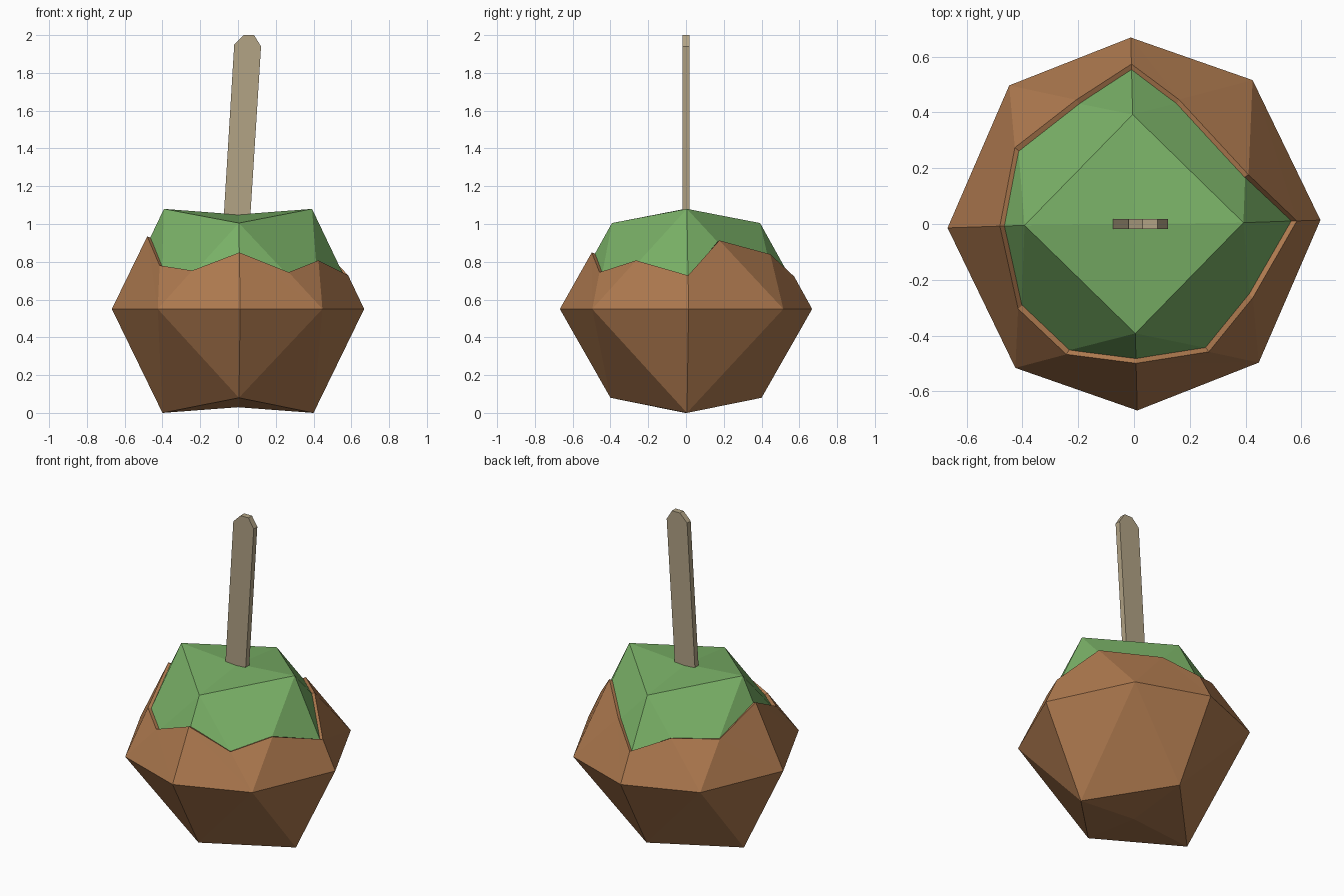
import bpy, bmesh, math
from mathutils import Vector

if "Cube" in bpy.data.objects:
    bpy.data.objects.remove(bpy.data.objects["Cube"])


def material(name, rgb):
    m = bpy.data.materials.new(name)
    m.diffuse_color = (*rgb, 1)
    m.use_nodes = True
    m.node_tree.nodes["Principled BSDF"].inputs["Base Color"].default_value = m.diffuse_color
    return m


GREEN = material("apple green", (0.191, 0.434, 0.133))
CARAMEL = material("caramel brown", (0.413, 0.188, 0.076))
WOOD = material("pale wood", (0.445, 0.366, 0.235))


def make(name, polys, mat):
    """Weld a list of polygons (lists of points) into one flat shaded object."""
    bm = bmesh.new()
    for poly in polys:
        bm.faces.new([bm.verts.new(p) for p in poly])
    bmesh.ops.remove_doubles(bm, verts=bm.verts, dist=0.0005)
    bmesh.ops.recalc_face_normals(bm, faces=bm.faces)
    me = bpy.data.meshes.new(name)
    bm.to_mesh(me)
    bm.free()
    me.materials.append(mat)
    ob = bpy.data.objects.new(name, me)
    bpy.context.collection.objects.link(ob)
    return ob


def polar(r, deg, z):
    a = math.radians(deg)
    return Vector((r * math.cos(a), r * math.sin(a), z))


def ring(r, z_side, z_front):
    """Four shoulder points: sides at one height, front and back at another."""
    return [polar(r, 90 * k + 0.7, z_front if k % 2 else z_side) for k in range(4)]


def equator(r):
    twist = (1.2, 5.5, 1.0, -3.0)
    return [polar(r, 45 * k + twist[k % 4], 0.55) for k in range(8)]


def spokes():
    """Shoulder to equator edges, in order round the body."""
    return [(k, (2 * k + d) % 8) for k in range(4) for d in (-1, 0, 1)]


def cap(pts, centre):
    return [[pts[k], pts[(k + 1) % 4], centre] for k in range(4)]


def sides(pts, eq):
    out, sp = [], spokes()
    for i, (a, b) in enumerate(sp):
        c, d = sp[(i + 1) % 12]
        out.append([pts[a], eq[b], eq[d]] if a == c else [pts[a], eq[b], pts[c]])
    return out


# apple: exposed green top, running down inside the coating
top = ring(0.392, 1.08, 1.005)
inner_eq = equator(0.645)
make("apple", cap(top, Vector((0, 0, 1.05))) + sides(top, inner_eq) + [inner_eq], GREEN)

# caramel coating: wavy rim placed at a fraction along each spoke
outer_eq = equator(0.668)
drop = [0.53, 0.68, 0.33, 0.38, 0.64, 0.45, 0.55, 0.29, 0.58, 0.57, 0.36, 0.59]
outer_rim, inner_rim = [], []
for (a, b), t in zip(spokes(), drop):
    p = top[a].lerp(outer_eq[b], t)
    out = Vector((p.x, p.y, 0)).normalized()
    outer_rim.append(p + out * 0.012 * (1 - t) + Vector((0, 0, 0.008)))
    inner_rim.append(top[a].lerp(inner_eq[b], t) - out * 0.006)
polys, sp = [], spokes()
for i in range(12):
    j = (i + 1) % 12
    b, d = sp[i][1], sp[j][1]
    band = [outer_rim[i], outer_eq[b]] + ([outer_eq[d]] if d != b else []) + [outer_rim[j]]
    if len(band) == 4:
        polys += [band[:3], [band[0], band[2], band[3]]]
    else:
        polys.append(band)
    polys.append([inner_rim[i], outer_rim[i], outer_rim[j], inner_rim[j]])
bottom = ring(0.4, 0.0, 0.08)
polys += sides(bottom, outer_eq) + cap(bottom, Vector((0, 0, 0.03)))
make("caramel_coating", polys, CARAMEL)

# stick: flat leaning profile with a chamfered tip, extruded through y
profile = [(-0.09, 0.8), (0.05, 0.8), (0.122, 1.94), (0.085, 2.0), (0.03, 2.0), (-0.02, 1.95)]
front = [Vector((x, -0.018, z)) for x, z in profile]
back = [Vector((x, 0.018, z)) for x, z in profile]
n = len(profile)
walls = [[front[i], front[(i + 1) % n], back[(i + 1) % n], back[i]] for i in range(n)]
make("stick", [front, back] + walls, WOOD)
